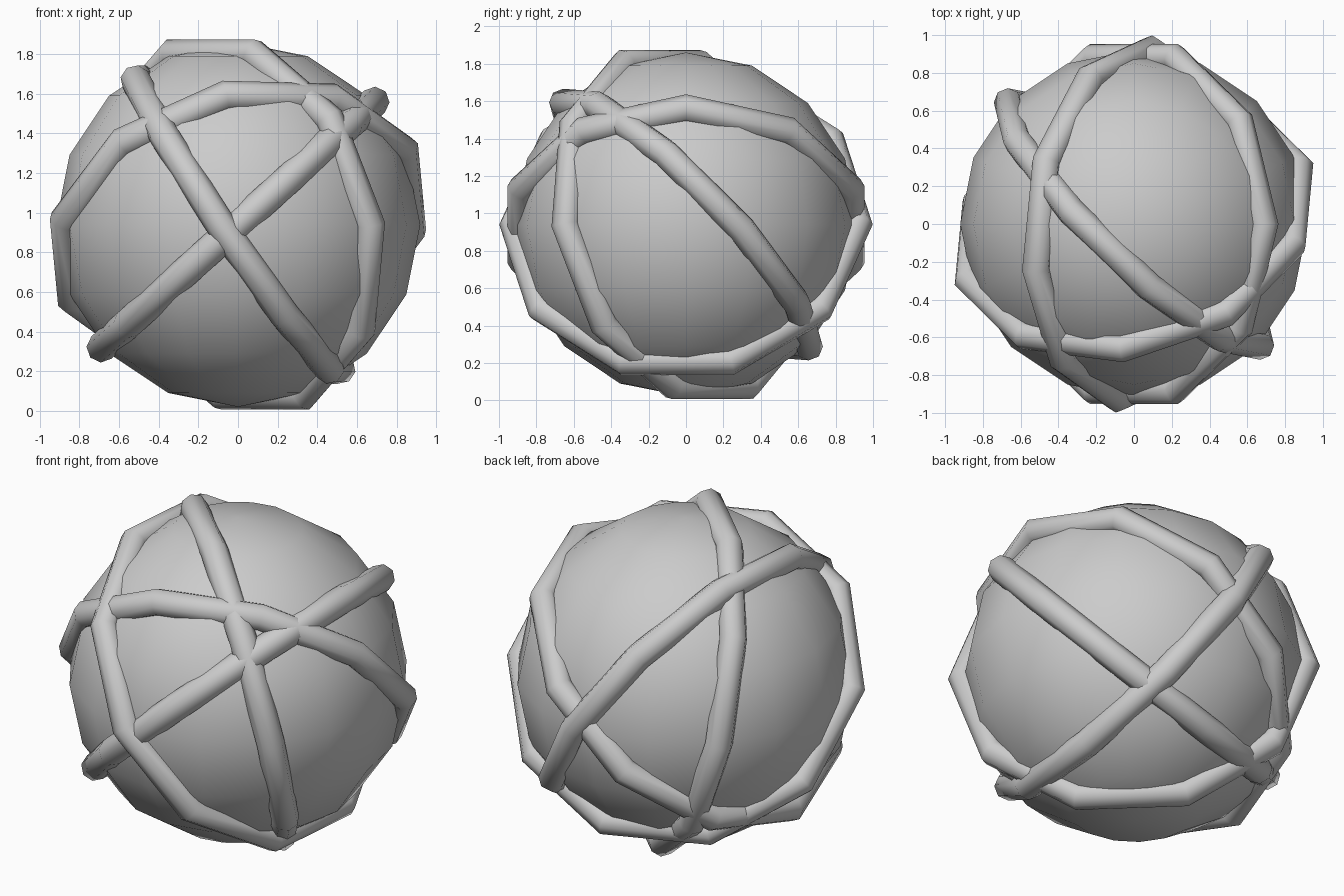
import bpy
from math import radians
from mathutils import Matrix

if "Cube" in bpy.data.objects:
    bpy.data.objects.remove(bpy.data.objects["Cube"])

CENTRE = Matrix.Translation((0, 0, 0.94))


def smooth(obj, name):
    obj.name = name
    for face in obj.data.polygons:
        face.use_smooth = True


# Ball core
bpy.ops.mesh.primitive_uv_sphere_add(segments=16, ring_count=8, radius=0.92)
ball = bpy.context.object
ball.matrix_world = CENTRE
smooth(ball, "ball_core")

# Strands wrapped round the ball: (heading, tilt, phase) in degrees
strands = [
    (-90, 42, 18),
    (84.5, 56, 0),
    (-44, -78, 0),
    (17.4, -47, 2),
]
for i, (heading, tilt, phase) in enumerate(strands, 1):
    bpy.ops.mesh.primitive_torus_add(major_segments=10, minor_segments=8,
                                     major_radius=0.927, minor_radius=0.076)
    ring = bpy.context.object
    ring.matrix_world = (CENTRE
                         @ Matrix.Rotation(radians(heading), 4, 'Z')
                         @ Matrix.Rotation(radians(tilt), 4, 'X')
                         @ Matrix.Rotation(radians(phase), 4, 'Z'))
    smooth(ring, f"strand_{i}")
